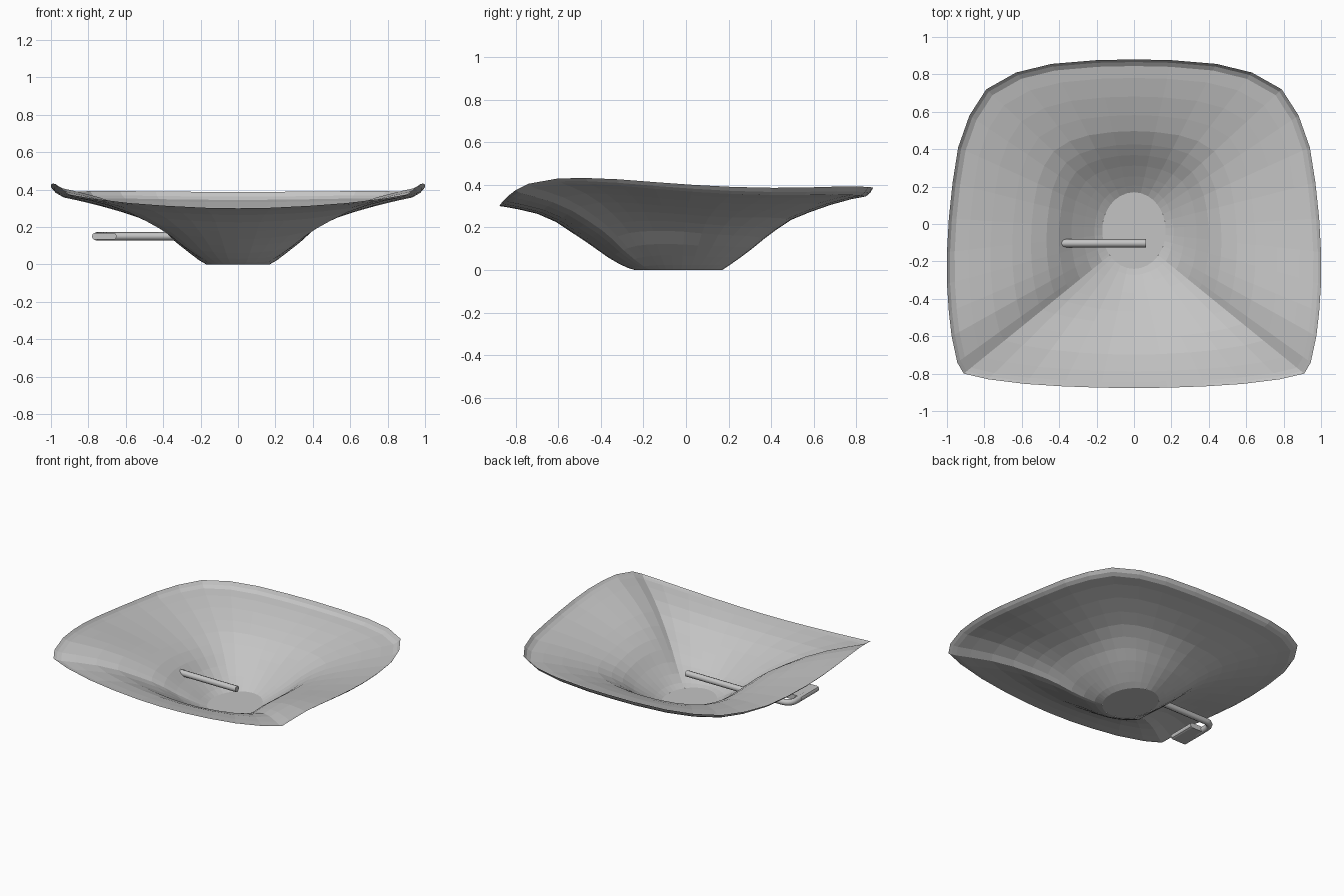
import bpy
import bmesh
import math
from mathutils import Vector

if "Cube" in bpy.data.objects:
    bpy.data.objects.remove(bpy.data.objects["Cube"], do_unlink=True)

grey = bpy.data.materials.new("plain grey")
grey.use_nodes = True
colour = (0.55, 0.55, 0.55, 1)
grey.diffuse_color = colour
grey.node_tree.nodes["Principled BSDF"].inputs["Base Color"].default_value = colour


def add_object(name, bm):
    mesh = bpy.data.meshes.new(name)
    bm.to_mesh(mesh)
    bm.free()
    mesh.materials.append(grey)
    obj = bpy.data.objects.new(name, mesh)
    bpy.context.collection.objects.link(obj)
    return obj


# Half of the rim, from the back centre round the side to the front centre
RIM = [(0, .88, .388), (.2, .876, .388), (.44, .856, .39), (.63, .81, .392),
       (.79, .72, .392), (.88, .58, .388), (.94, .41, .386), (.97, .22, .39),
       (.99, .03, .4), (1, -.15, .413), (1, -.32, .426), (.99, -.47, .432),
       (.975, -.6, .43), (.945, -.74, .405), (.91, -.8, .375), (.78, -.83, .352),
       (.58, -.855, .328), (.38, -.868, .313), (.18, -.875, .303), (0, -.877, .3)]

# Share of the rim height reached at each step outwards
STEPS = [0, .05, .12, .2, .28, .36, .46, .58, .72, .86, .95, .98, 1]
BACK = [0, .06, .15, .26, .38, .49, .61, .70, .79, .86, .89, .935, 1]
SIDE = [0, .06, .17, .30, .45, .56, .65, .73, .81, .88, .92, .955, 1]
FRONT = [0, .03, .10, .20, .32, .44, .58, .75, .88, .95, .985, .995, 1]
BASE = Vector((0, -.035, 0))


def base_point(angle):
    return BASE + Vector((.17 * math.cos(angle), .205 * math.sin(angle), 0))


# Bowl wall: rings growing from the oval base into the squared rim
bm = bmesh.new()
columns = []
for point in RIM:
    rim = Vector(point)
    angle = math.atan2(rim.y - BASE.y, rim.x)
    foot = base_point(angle)
    turn = math.sin(angle)
    target = BACK if turn > 0 else FRONT
    column = []
    for step, side, end in zip(STEPS, SIDE, target):
        spot = foot.lerp(rim, step)
        spot.z = rim.z * (side + (end - side) * abs(turn) ** 1.5)
        column.append(bm.verts.new(spot))
    columns.append(column)
for a, b in zip(columns, columns[1:]):
    for i in range(len(STEPS) - 1):
        bm.faces.new((a[i], b[i], b[i + 1], a[i + 1]))
bmesh.ops.recalc_face_normals(bm, faces=bm.faces)
if sum(f.normal.z for f in bm.faces) < 0:
    bmesh.ops.reverse_faces(bm, faces=bm.faces)
wall = add_object("bowl_wall", bm)
mirror = wall.modifiers.new("mirror", "MIRROR")
mirror.use_mirror_merge = False

# Flat oval base
bm = bmesh.new()
count = 40
bm.faces.new([bm.verts.new(base_point(math.tau * i / count)) for i in range(count)])
add_object("bowl_base", bm)

# Bent rod passing through the wall
curve = bpy.data.curves.new("handle_rod", "CURVE")
curve.dimensions = "3D"
curve.bevel_depth = .022
curve.bevel_resolution = 2
curve.use_fill_caps = True
path = curve.splines.new("POLY")
points = [(.065, -.103), (-.7, -.103)]
for i in range(1, 6):
    a = math.radians(18 * i)
    points.append((-.7 - .058 * math.sin(a), -.161 + .058 * math.cos(a)))
points.append((-.758, -.26))
path.points.add(len(points) - 1)
for p, (x, y) in zip(path.points, points):
    p.co = (x, y, .15, 1)
curve.materials.append(grey)
rod = bpy.data.objects.new("handle_rod", curve)
bpy.context.collection.objects.link(rod)

# Flat grip at the outer end of the rod
bm = bmesh.new()
bmesh.ops.create_cube(bm, size=1)
for v in bm.verts:
    v.co = Vector((v.co.x * .13 - .715, v.co.y * .2 - .3, v.co.z * .036 + .15))
long_edges = [e for e in bm.edges if abs(e.verts[0].co.y - e.verts[1].co.y) > .1]
bmesh.ops.bevel(bm, geom=long_edges, offset=.014, segments=2, affect="EDGES", profile=.5)
add_object("handle_grip", bm)
